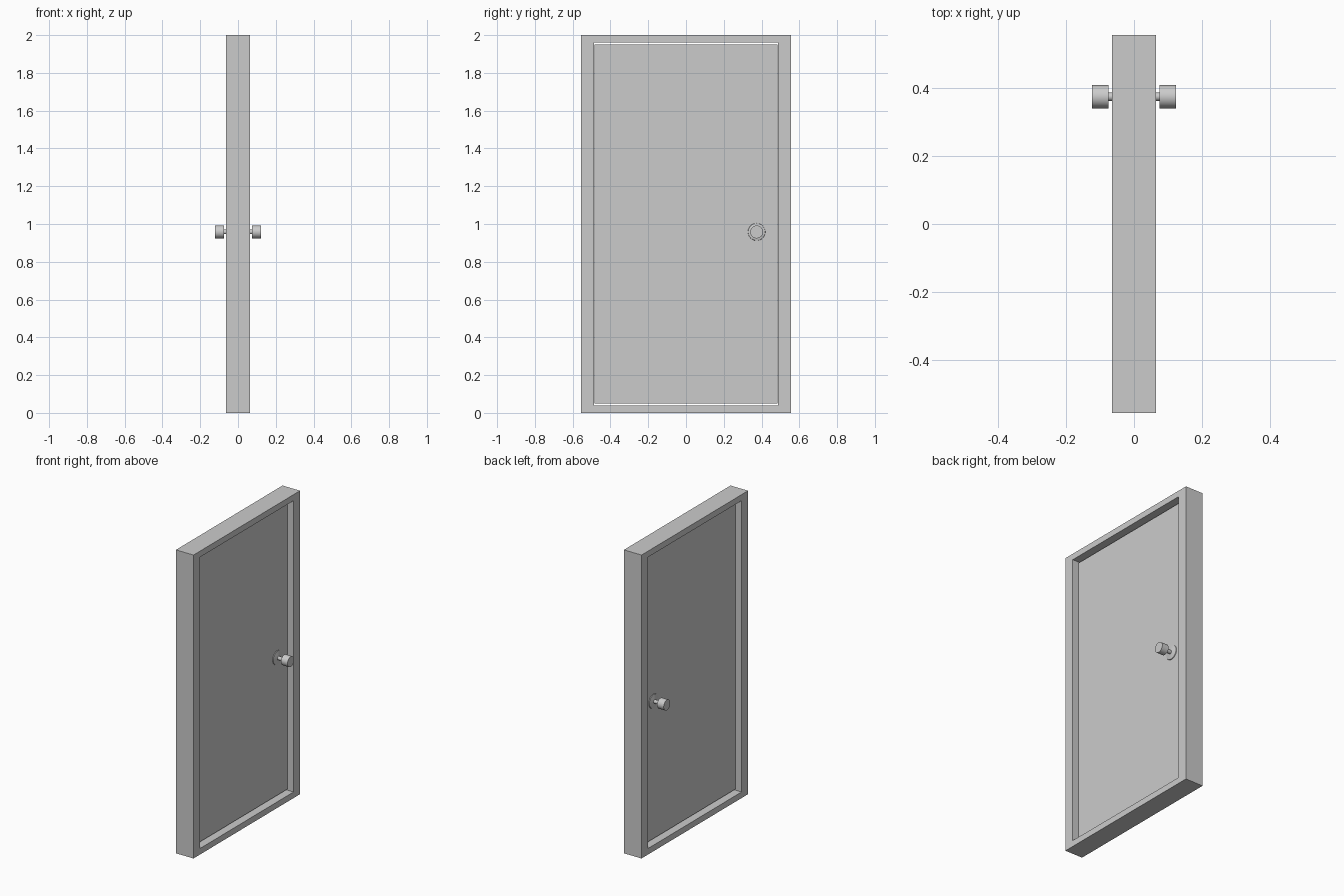
import bpy, bmesh, math
from mathutils import Matrix

if "Cube" in bpy.data.objects:
    bpy.data.objects.remove(bpy.data.objects["Cube"])


def box_into(bm, lo, hi):
    c = [(a + b) / 2 for a, b in zip(lo, hi)]
    s = [b - a for a, b in zip(lo, hi)]
    bmesh.ops.create_cube(bm, size=1, matrix=Matrix.Translation(c) @ Matrix.Diagonal((*s, 1)))


def finish(bm, name, smooth=False):
    bmesh.ops.recalc_face_normals(bm, faces=bm.faces)
    me = bpy.data.meshes.new(name)
    bm.to_mesh(me)
    bm.free()
    ob = bpy.data.objects.new(name, me)
    bpy.context.collection.objects.link(ob)
    if smooth:
        bpy.ops.object.select_all(action='DESELECT')
        ob.select_set(True)
        bpy.context.view_layer.objects.active = ob
        bpy.ops.object.shade_smooth_by_angle(angle=math.radians(35))
    return ob


# Frame: rectangular ring extruded through the wall depth
W, H, D = 0.555, 2.0, 0.064
IW, Z0, Z1 = 0.488, 0.04, 1.96
bm = bmesh.new()
outer = [(-W, 0), (W, 0), (W, H), (-W, H)]
inner = [(-IW, Z0), (IW, Z0), (IW, Z1), (-IW, Z1)]
vo = [bm.verts.new((-D, y, z)) for y, z in outer]
vi = [bm.verts.new((-D, y, z)) for y, z in inner]
ring = []
for i in range(4):
    j = (i + 1) % 4
    ring.append(bm.faces.new((vo[i], vo[j], vi[j], vi[i])))
ext = bmesh.ops.extrude_face_region(bm, geom=ring, use_keep_orig=True)
bmesh.ops.translate(bm, vec=(2 * D, 0, 0),
                    verts=[g for g in ext["geom"] if isinstance(g, bmesh.types.BMVert)])
bmesh.ops.dissolve_limit(bm, angle_limit=0.01, verts=bm.verts, edges=bm.edges)
finish(bm, "door_frame")

# Door leaf with narrow gaps to the frame
T = 0.023
bm = bmesh.new()
box_into(bm, (-T, -0.485, 0.05), (T, 0.485, 1.95))
finish(bm, "door_leaf")

# Handles: rosette, stem and knob turned about the x axis, one per side
KY, KZ = 0.374, 0.958
profile = [(0.02, 0), (0.02, 0.047), (0.027, 0.045), (0.034, 0.012), (0.075, 0.012),
           (0.075, 0.034), (0.123, 0.034), (0.123, 0)]
for side, name in ((1, "knob_right"), (-1, "knob_left")):
    bm = bmesh.new()
    vs = [bm.verts.new((side * x, KY, KZ + r)) for x, r in profile]
    es = [bm.edges.new(p) for p in zip(vs, vs[1:])]
    bmesh.ops.spin(bm, geom=vs + es, cent=(0, KY, KZ), axis=(1, 0, 0),
                   angle=2 * math.pi, steps=32, use_merge=True)
    bmesh.ops.remove_doubles(bm, verts=bm.verts, dist=1e-5)
    finish(bm, name, smooth=True)
